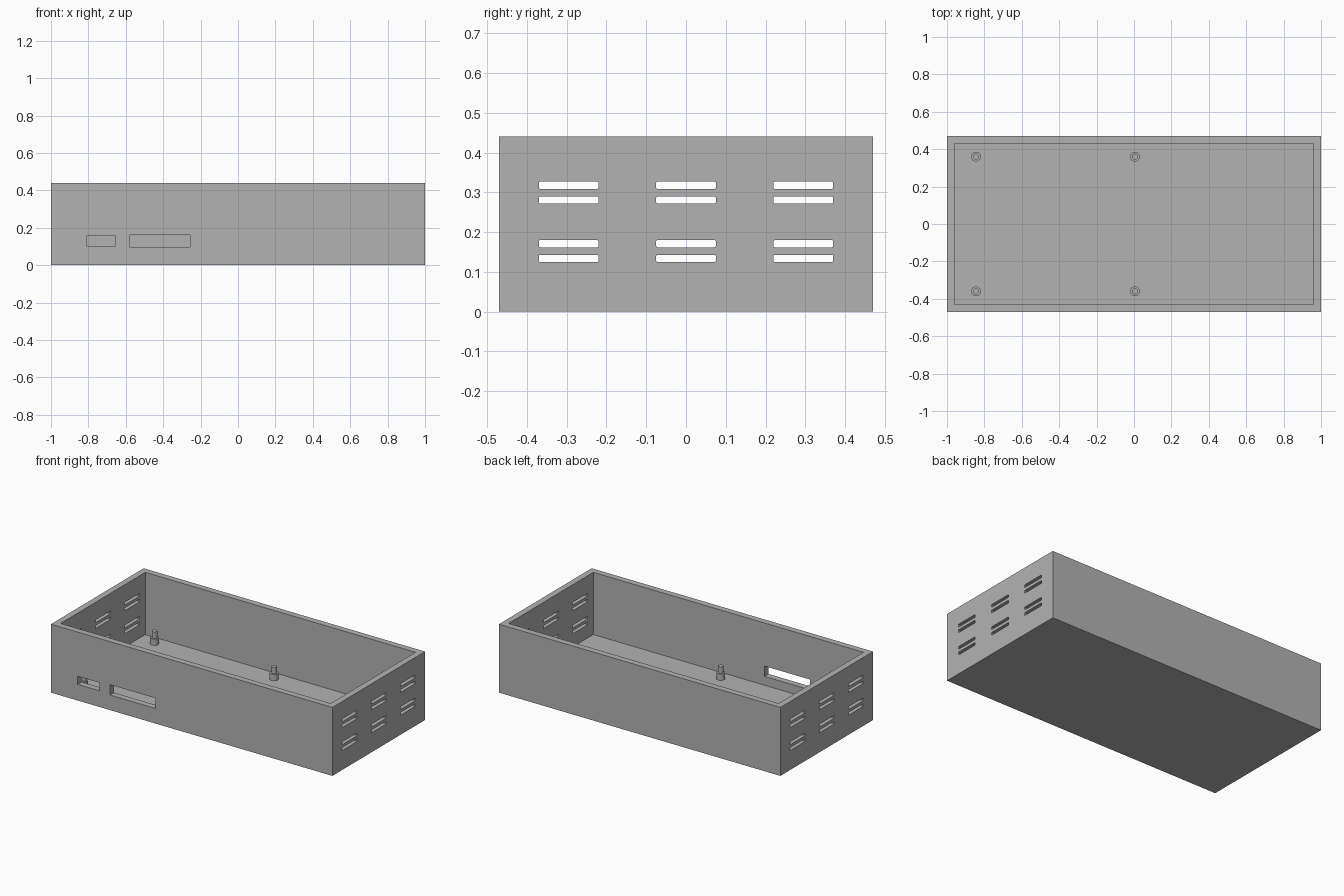
import bpy, bmesh, math
from mathutils import Matrix, Vector

if "Cube" in bpy.data.objects:
    bpy.data.objects.remove(bpy.data.objects["Cube"], do_unlink=True)

LENGTH, DEPTH, HEIGHT, WALL = 2.0, 0.94, 0.44, 0.04

grey = bpy.data.materials.new("plain_grey")
grey.use_nodes = True
colour = (0.45, 0.45, 0.45, 1)
grey.diffuse_color = colour
grey.node_tree.nodes["Principled BSDF"].inputs["Base Color"].default_value = colour


def add_box(bm, low, high, rounding=0):
    """Add a box between two corners, optionally rounding its edges along x."""
    low, high = Vector(low), Vector(high)
    matrix = Matrix.Translation((low + high) / 2) @ Matrix.Diagonal((*(high - low), 1))
    verts = bmesh.ops.create_cube(bm, size=1, matrix=matrix)["verts"]
    if rounding:
        edges = [e for e in {e for v in verts for e in v.link_edges}
                 if abs(e.verts[0].co.x - e.verts[1].co.x) > 0.01]
        bmesh.ops.bevel(bm, geom=edges, offset=rounding, segments=2,
                        profile=0.5, affect='EDGES')


def add_cylinder(bm, x, y, bottom, top, radius):
    bmesh.ops.create_cone(bm, cap_ends=True, segments=32, radius1=radius,
                          radius2=radius, depth=top - bottom,
                          matrix=Matrix.Translation((x, y, (bottom + top) / 2)))


def finish(bm, name):
    mesh = bpy.data.meshes.new(name)
    bm.to_mesh(mesh)
    bm.free()
    mesh.materials.append(grey)
    obj = bpy.data.objects.new(name, mesh)
    bpy.context.collection.objects.link(obj)
    return obj


def activate(obj):
    bpy.ops.object.select_all(action='DESELECT')
    obj.select_set(True)
    bpy.context.view_layer.objects.active = obj


def cut(target, cutter):
    cutter.hide_render = True
    mod = target.modifiers.new("cut", 'BOOLEAN')
    mod.operation, mod.solver, mod.object = 'DIFFERENCE', 'EXACT', cutter
    activate(target)
    bpy.ops.object.modifier_apply(modifier=mod.name)
    bpy.data.objects.remove(cutter, do_unlink=True)


# Open-topped case
hx, hy = LENGTH / 2, DEPTH / 2
bm = bmesh.new()
add_box(bm, (-hx, -hy, 0), (hx, hy, HEIGHT))
case = finish(bm, "case")

bm = bmesh.new()
add_box(bm, (-hx + WALL, -hy + WALL, WALL), (hx - WALL, hy - WALL, HEIGHT + 0.1))
cut(case, finish(bm, "cavity_cutter"))

# Vent slots through both end walls, in pairs
bm = bmesh.new()
for y in (-0.295, 0, 0.295):
    for z in (0.134, 0.171, 0.281, 0.318):
        add_box(bm, (-hx - 0.1, y - 0.075, z - 0.009),
                (hx + 0.1, y + 0.075, z + 0.009), rounding=0.003)

# Two port openings in the front wall
for x1, x2, z1, z2 in ((-0.81, -0.655, 0.104, 0.156), (-0.58, -0.257, 0.097, 0.163)):
    add_box(bm, (x1, -hy - 0.05, z1), (x2, -hy + WALL + 0.01, z2))
cut(case, finish(bm, "opening_cutter"))

# Stepped mounting posts on the floor
for side, x in (("right", -0.845), ("middle", 0.005)):
    for end, y in (("front", -0.36), ("back", 0.36)):
        bm = bmesh.new()
        add_cylinder(bm, x, y, WALL - 0.01, 0.08, 0.026)
        add_cylinder(bm, x, y, 0.08, 0.122, 0.016)
        post = finish(bm, f"{end}_{side}_mounting_post")
        activate(post)
        bpy.ops.object.shade_smooth()
        bpy.ops.object.shade_smooth_by_angle(angle=math.radians(30))
